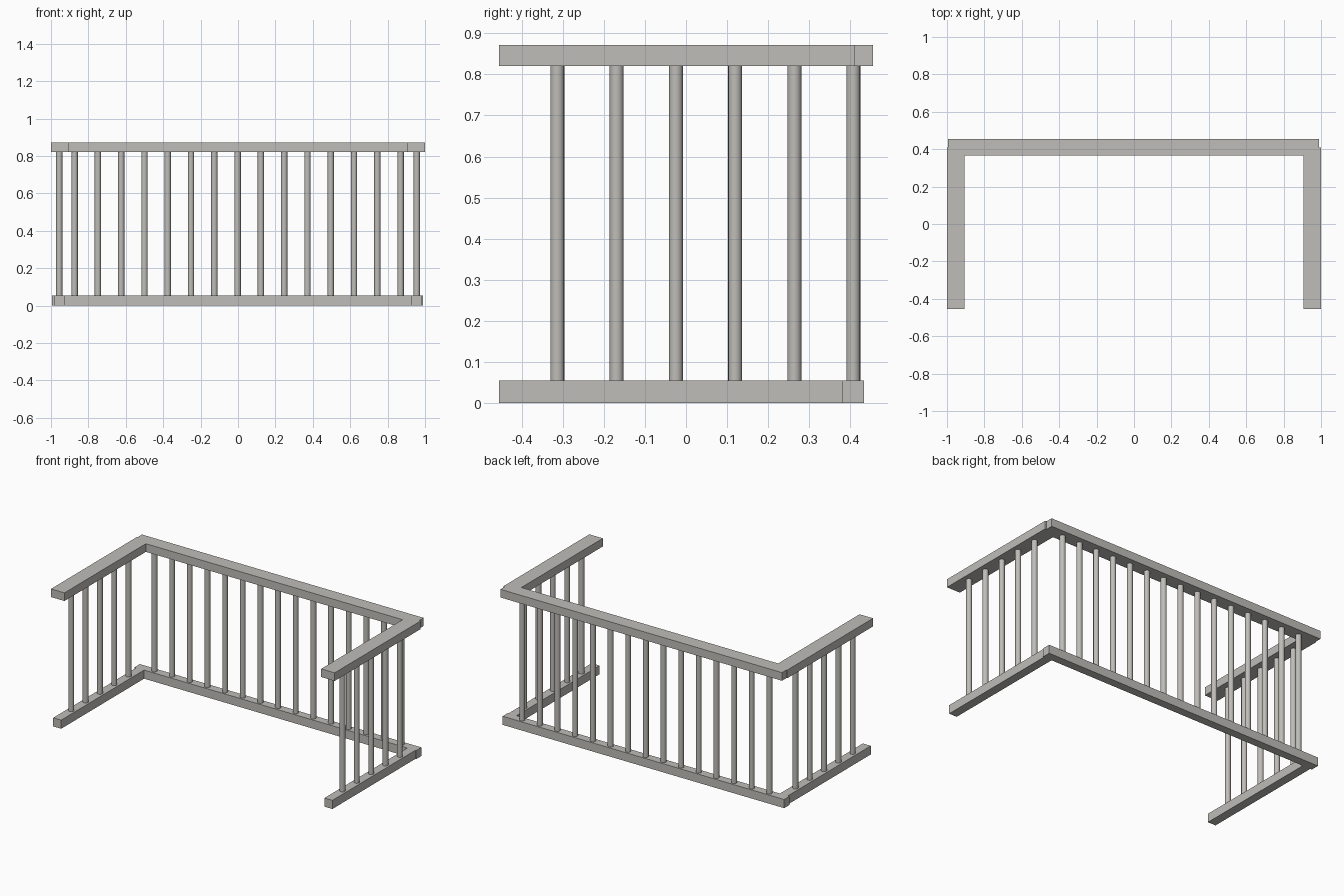
import bpy

cube = bpy.data.objects.get("Cube")
if cube:
    bpy.data.objects.remove(cube, do_unlink=True)

# One warm grey paint for the whole railing
paint = bpy.data.materials.new("warm_grey_paint")
paint.use_nodes = True
GREY = (0.52, 0.51, 0.48, 1)
paint.diffuse_color = GREY
paint.node_tree.nodes["Principled BSDF"].inputs["Base Color"].default_value = GREY

RAIL_BOTTOM, RAIL_TOP = 0.055, 0.82   # span of the balusters
HEIGHT = 0.872


def rail(name, x, y, z):
    """Box-section rail from (min, max) pairs on each axis."""
    bpy.ops.mesh.primitive_cube_add(
        size=1, location=[(a + b) / 2 for a, b in (x, y, z)])
    ob = bpy.context.object
    ob.name = name
    ob.scale = [b - a for a, b in (x, y, z)]
    bpy.ops.object.transform_apply(location=False, rotation=False, scale=True)
    ob.data.materials.append(paint)


def baluster(name, x, y):
    """Round upright reaching slightly into both rails."""
    bpy.ops.mesh.primitive_cylinder_add(
        vertices=16, radius=0.017, depth=RAIL_TOP - RAIL_BOTTOM + 0.01,
        location=(x, y, (RAIL_TOP + RAIL_BOTTOM) / 2))
    ob = bpy.context.object
    ob.name = name
    ob.data.materials.append(paint)
    bpy.ops.object.shade_smooth_by_angle()


# Back run
rail("back_top_rail", (-0.995, 0.99), (0.365, 0.455), (RAIL_TOP, HEIGHT))
rail("back_bottom_rail", (-0.995, 0.99), (0.38, 0.433), (0, RAIL_BOTTOM))
for i in range(15):
    baluster(f"back_baluster_{i + 1}", (i - 7) * 0.1245 - 0.002, 0.407)

# Side runs
for side, s in (("left", 1), ("right", -1)):
    rail(f"{side}_top_rail", sorted((s * 0.905, s)), (-0.455, 0.41),
         (RAIL_TOP, HEIGHT))
    rail(f"{side}_bottom_rail", sorted((s * 0.928, s * 0.984)), (-0.455, 0.40),
         (0, RAIL_BOTTOM))
    for i in range(5):
        baluster(f"{side}_baluster_{i + 1}", s * 0.956, -0.313 + i * 0.1442)
